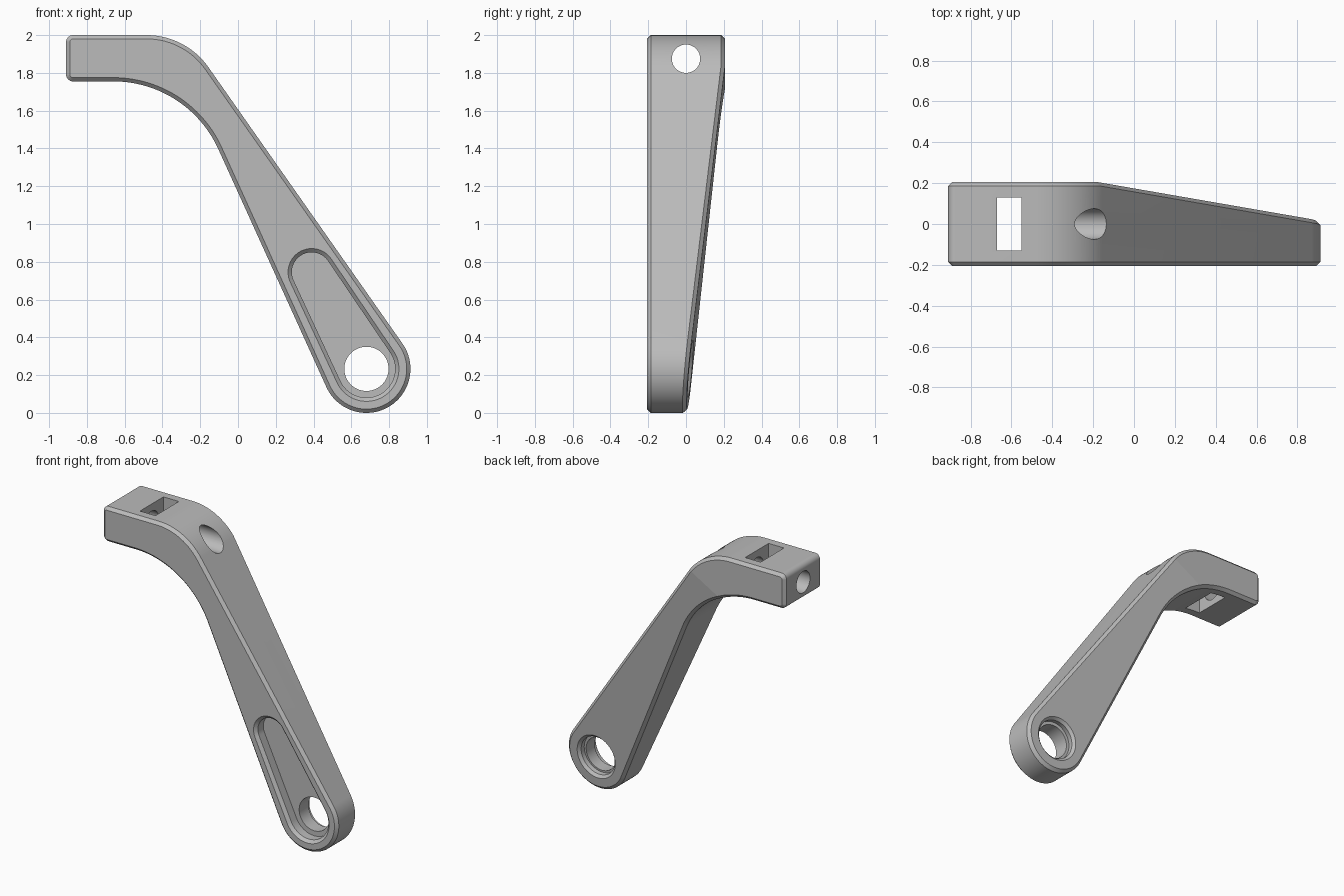
import bpy, bmesh
from math import sin, cos, radians, degrees, atan2, acos, hypot, pi
from mathutils import Vector

if "Cube" in bpy.data.objects:
    bpy.data.objects.remove(bpy.data.objects["Cube"])

HALF = 0.206             # half thickness
CHAMFER = 0.02
EYE = (0.68, 0.233)      # pivot centre (x, z)
BEND = Vector((-0.17, 0, 1.84))          # where the back starts to taper
ARM = Vector((0.5, 0, -0.87)).normalized()
TAPER = 0.1

grey = bpy.data.materials.new("satin grey")
grey.use_nodes = True
grey.diffuse_color = (0.5, 0.5, 0.5, 1)
grey.node_tree.nodes["Principled BSDF"].inputs["Base Color"].default_value = grey.diffuse_color


def arc(centre, radius, start, end, steps):
    """Points (x, z) along an arc, angles in degrees."""
    angles = [radians(start + (end - start) * i / steps) for i in range(steps + 1)]
    return [(centre[0] + radius * cos(a), centre[1] + radius * sin(a)) for a in angles]


def circle(centre, radius, steps=96):
    return arc(centre, radius, 0, 360, steps)[:-1]


def lever_outline(inset):
    """Side profile of the lever, moved inward by inset."""
    return (arc((-0.873, 1.963), 0.037 - inset, 180, 90, 24)
            + arc((-0.484, 1.6), 0.4 - inset, 90, 35, 24)
            + arc(EYE, 0.233 - inset, 35, -155.6, 64)
            + arc((-0.66, 1.145), 0.61 + inset, 24.4, 90, 28)
            + arc((-0.873, 1.792), 0.037 - inset, 270, 180, 24))


def pocket_outline(inset):
    """Two circles joined by their outer tangents."""
    tip, r1, r2 = (0.39, 0.745), 0.172 - inset, 0.125 - inset
    dx, dz = tip[0] - EYE[0], tip[1] - EYE[1]
    axis = degrees(atan2(dz, dx))
    spread = degrees(acos((r1 - r2) / hypot(dx, dz)))
    return (arc(EYE, r1, axis + spread, axis + 360 - spread, 64)
            + arc(tip, r2, axis - spread, axis + spread, 56))


def loft(name, layers):
    """Skin a stack of (outline, y) layers and close both ends."""
    bm = bmesh.new()
    rings = [[bm.verts.new((x, y, z)) for x, z in outline] for outline, y in layers]
    for low, high in zip(rings, rings[1:]):
        for i in range(len(low)):
            j = (i + 1) % len(low)
            bm.faces.new((low[i], low[j], high[j], high[i]))
    bm.faces.new(rings[0])
    bm.faces.new(rings[-1])
    bmesh.ops.recalc_face_normals(bm, faces=bm.faces)
    return finish(name, bm)


def finish(name, bm):
    mesh = bpy.data.meshes.new(name)
    bm.to_mesh(mesh)
    bm.free()
    mesh.materials.append(grey)
    obj = bpy.data.objects.new(name, mesh)
    bpy.context.collection.objects.link(obj)
    return obj


# Chamfered lever body
lever = loft("lever_arm", [(lever_outline(CHAMFER), -HALF),
                           (lever_outline(0), -HALF + CHAMFER),
                           (lever_outline(0), HALF - CHAMFER),
                           (lever_outline(CHAMFER), HALF)])

# Taper the back toward the pivot end
bm = bmesh.new()
bm.from_mesh(lever.data)
bmesh.ops.bisect_plane(bm, geom=bm.verts[:] + bm.edges[:] + bm.faces[:],
                       plane_co=BEND, plane_no=ARM)
for v in bm.verts:
    if v.co.y > 0:
        v.co.y -= TAPER * max(0, (v.co - BEND).dot(ARM))
bm.to_mesh(lever.data)
bm.free()

# Front pocket with chamfered rim
floor = -HALF + 0.08
cutters = [loft("pocket_cutter", [(pocket_outline(-0.02), -HALF - 0.02),
                                  (pocket_outline(0.02), -HALF + 0.02),
                                  (pocket_outline(0.02), floor)])]

# Pivot hole
cutters.append(loft("pivot_cutter", [(circle(EYE, 0.117), -0.5), (circle(EYE, 0.117), 0.5)]))

# Chamfered counterbore on the tapered back
eye = Vector((EYE[0], 0, EYE[1]))
back = HALF - TAPER * (eye - BEND).dot(ARM)
bore = loft("counterbore_cutter", [(circle((0, 0), 0.135), -0.05),
                                   (circle((0, 0), 0.135), -0.018),
                                   (circle((0, 0), 0.173), 0.02)])
bore.location = (eye.x, back, eye.z)
bore.rotation_euler = Vector((0, 1, 0)).rotation_difference(
    Vector((TAPER * ARM.x, 1, TAPER * ARM.z))).to_euler()
cutters.append(bore)

# Bolt hole running in from the square end
bolt = loft("bolt_cutter", [(circle((0, 0), 0.075), -1.0), (circle((0, 0), 0.075), 0.5)])
bolt.rotation_euler.z = -pi / 2
bolt.location.z = 1.875
cutters.append(bolt)

# Rectangular nut slot from top to bottom
slot = [(x, z) for x, z in ((-0.67, 1.5), (-0.55, 1.5), (-0.55, 2.2), (-0.67, 2.2))]
cutters.append(loft("slot_cutter", [(slot, -0.13), (slot, 0.13)]))

# Cut everything out
for cutter in cutters:
    cutter.hide_render = True
    mod = lever.modifiers.new(cutter.name, 'BOOLEAN')
    mod.operation, mod.solver, mod.object = 'DIFFERENCE', 'EXACT', cutter
bpy.context.view_layer.update()
graph = bpy.context.evaluated_depsgraph_get()
result = bpy.data.meshes.new_from_object(lever.evaluated_get(graph))
lever.modifiers.clear()
lever.data = result
for cutter in cutters:
    bpy.data.objects.remove(cutter)

# Smooth curves, crisp edges
for obj in bpy.context.selected_objects:
    obj.select_set(False)
lever.select_set(True)
bpy.context.view_layer.objects.active = lever
bpy.ops.object.shade_smooth_by_angle(angle=radians(5))
